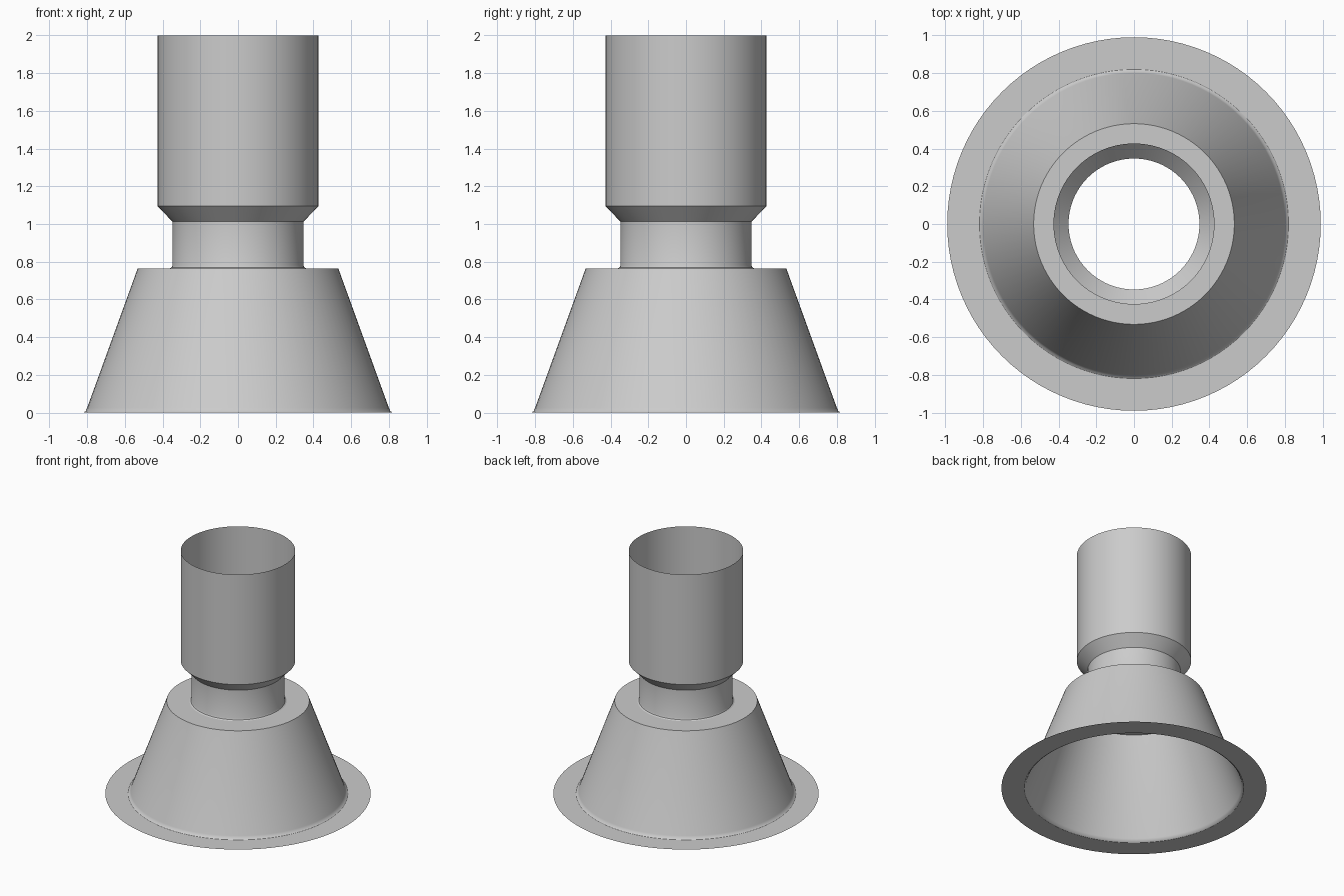
import bpy
import bmesh
from math import cos, sin, pi, radians

SEGMENTS = 96

cube = bpy.data.objects.get("Cube")
if cube:
    bpy.data.objects.remove(cube, do_unlink=True)

grey = bpy.data.materials.new("light grey")
grey.use_nodes = True
colour = (0.6, 0.6, 0.6, 1)
grey.diffuse_color = colour
grey.node_tree.nodes["Principled BSDF"].inputs["Base Color"].default_value = colour


def lathe(name, profile):
    """Turn an open (radius, height) profile about z into a thin sheet facing outward."""
    bm = bmesh.new()
    rings = []
    for r, z in profile:
        angles = [2 * pi * i / SEGMENTS for i in range(SEGMENTS)]
        rings.append([bm.verts.new((r * cos(a), r * sin(a), z)) for a in angles])
    for low, high in zip(rings, rings[1:]):
        for i in range(SEGMENTS):
            j = (i + 1) % SEGMENTS
            bm.faces.new((low[i], low[j], high[j], high[i]))
    mesh = bpy.data.meshes.new(name)
    bm.to_mesh(mesh)
    bm.free()
    mesh.materials.append(grey)
    obj = bpy.data.objects.new(name, mesh)
    bpy.context.collection.objects.link(obj)
    bpy.ops.object.select_all(action="DESELECT")
    obj.select_set(True)
    bpy.context.view_layer.objects.active = obj
    bpy.ops.object.shade_smooth_by_angle(angle=radians(32))
    return obj


# Flat sheet around the foot
lathe("base_flange", [(0.99, 0), (0.82, 0)])

# Sloping skirt with a small flare at the foot and a flat shoulder on top
lathe("cone_skirt", [(0.82, 0), (0.808, 0.008), (0.8, 0.025),
                     (0.532, 0.764), (0.362, 0.764)])

# Narrow neck with a small fillet where it meets the shoulder
lathe("neck", [(0.362, 0.764), (0.352, 0.77), (0.347, 0.782), (0.347, 1.012)])

# Chamfer widening into the open upper pipe
lathe("upper_pipe", [(0.347, 1.012), (0.427, 1.095), (0.427, 2)])
